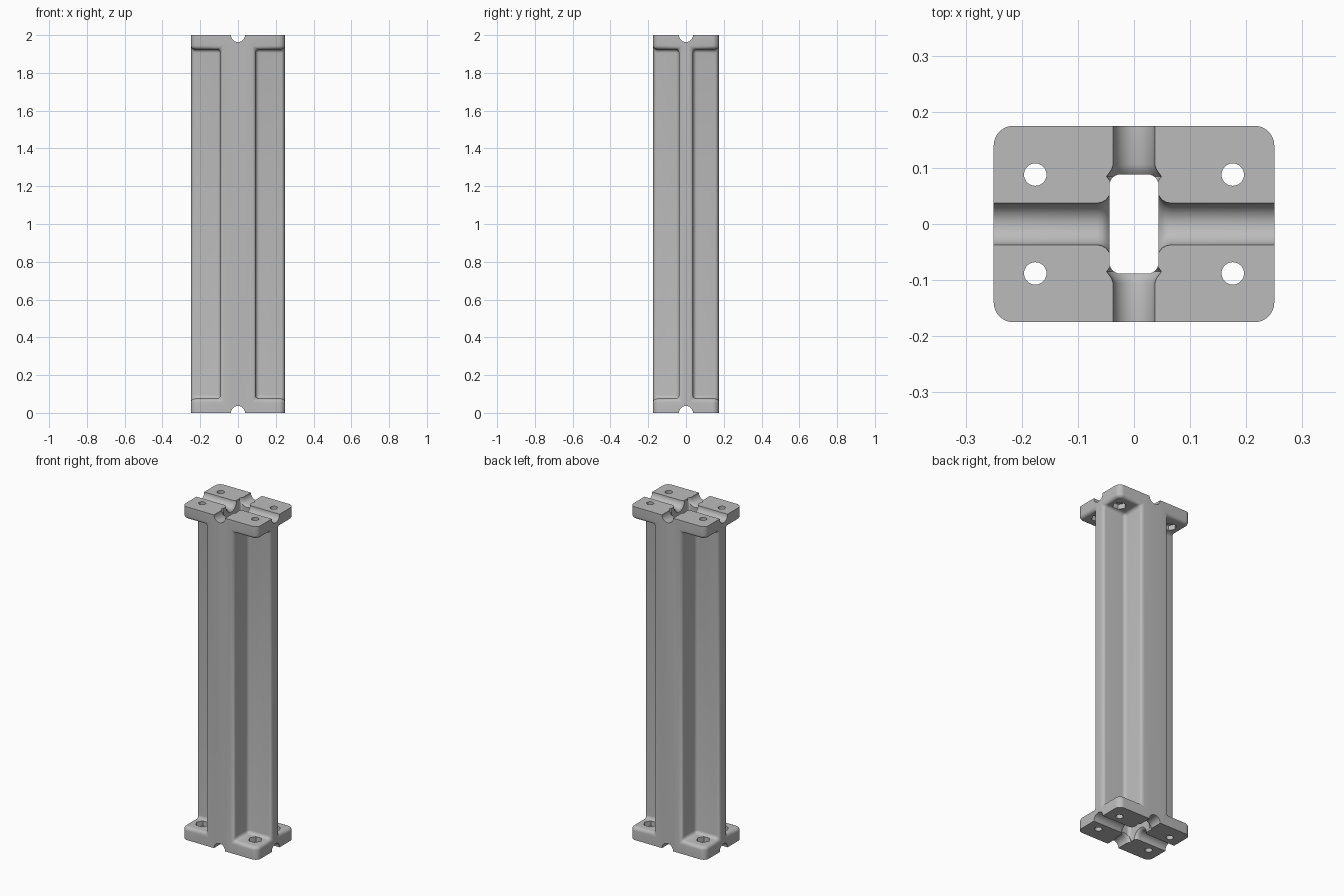
import bpy, bmesh
from math import cos, sin, pi, radians
from mathutils import Vector

if "Cube" in bpy.data.objects:
    bpy.data.objects.remove(bpy.data.objects["Cube"])

HX, HY, H = 0.25, 0.175, 2.0      # half width, half depth, height
ARM_X, ARM_Y = 0.093, 0.037       # half widths of the crossing webs
FLANGE = 0.075
GROOVE = 0.037

grey = bpy.data.materials.new("mid grey")
grey.use_nodes = True
colour = (0.5, 0.5, 0.5, 1)
grey.diffuse_color = colour
grey.node_tree.nodes["Principled BSDF"].inputs["Base Color"].default_value = colour


def make_object(name, bm):
    bmesh.ops.recalc_face_normals(bm, faces=bm.faces)
    mesh = bpy.data.meshes.new(name)
    bm.to_mesh(mesh)
    bm.free()
    ob = bpy.data.objects.new(name, mesh)
    bpy.context.collection.objects.link(ob)
    mesh.materials.append(grey)
    return ob


def turned(name, rings, sides, axis, centre):
    """Solid of rings (position along axis, radius) around an axis."""
    bm = bmesh.new()
    loops = []
    for t, r in rings:
        loop = []
        for i in range(sides):
            a = 2 * pi * i / sides
            u, v = r * cos(a), r * sin(a)
            p = {"x": (t, u, v), "y": (u, t, v), "z": (u, v, t)}[axis]
            loop.append(bm.verts.new(Vector(p) + Vector(centre)))
        loops.append(loop)
    for a, b in zip(loops, loops[1:]):
        for i in range(sides):
            j = (i + 1) % sides
            bm.faces.new((a[i], a[j], b[j], b[i]))
    bm.faces.new(loops[0])
    bm.faces.new(loops[-1])
    return make_object(name, bm)


def cross_column():
    """Cross-shaped web between two flanges, with rounded edges."""
    xs = (-HX, -ARM_X, ARM_X, HX)
    ys = (-HY, -ARM_Y, ARM_Y, HY)
    zs = (0, FLANGE, H - FLANGE, H)

    def solid(i, j, k):
        inside = all(0 <= n <= 2 for n in (i, j, k))
        return inside and (k != 1 or i == 1 or j == 1)

    # Faces of the solid cells that border on empty space
    bm = bmesh.new()
    for i in range(3):
        for j in range(3):
            for k in range(3):
                if not solid(i, j, k):
                    continue
                for axis in range(3):
                    for side in (0, 1):
                        near = [i, j, k]
                        near[axis] += 2 * side - 1
                        if solid(*near):
                            continue
                        quad = []
                        for a, b in ((0, 0), (1, 0), (1, 1), (0, 1)):
                            step = [a, b]
                            step.insert(axis, side)
                            quad.append(bm.verts.new((xs[i + step[0]], ys[j + step[1]], zs[k + step[2]])))
                        bm.faces.new(quad)
    bmesh.ops.remove_doubles(bm, verts=bm.verts, dist=0.0001)
    bmesh.ops.recalc_face_normals(bm, faces=bm.faces)
    bmesh.ops.dissolve_limit(bm, angle_limit=radians(1), verts=bm.verts, edges=bm.edges)

    # Upright flange corners
    corners = [e for e in bm.edges
               if all(abs(v.co.x) > HX - 0.001 and abs(v.co.y) > HY - 0.001 for v in e.verts)
               and abs(e.verts[0].co.z - e.verts[1].co.z) > 0.01]
    bmesh.ops.bevel(bm, geom=corners, offset=0.035, segments=8, profile=0.5, affect="EDGES")

    # Every other sharp edge, except the rims of the end faces
    def on_end(e):
        return all(v.co.z < 0.001 for v in e.verts) or all(v.co.z > H - 0.001 for v in e.verts)

    sharp = [e for e in bm.edges
             if len(e.link_faces) == 2 and e.calc_face_angle() > radians(40) and not on_end(e)]
    bmesh.ops.bevel(bm, geom=sharp, offset=0.02, segments=5, profile=0.5, affect="EDGES")
    return make_object("column", bm)


column = cross_column()
cutters = []

# Rounded rectangular bore through the whole column
bm = bmesh.new()
bmesh.ops.create_cube(bm, size=1)
bmesh.ops.scale(bm, vec=(0.088, 0.177, H + 0.4), verts=bm.verts)
bmesh.ops.translate(bm, vec=(0, 0, H / 2), verts=bm.verts)
upright = [e for e in bm.edges if abs(e.verts[0].co.z - e.verts[1].co.z) > 1]
bmesh.ops.bevel(bm, geom=upright, offset=0.02, segments=6, profile=0.5, affect="EDGES")
cutters.append(make_object("bore_cutter", bm))

# Crossed half-round grooves on both ends, flared where they meet the bore
flare_x = [(0.04, 0.056), (0.044, 0.051), (0.05, 0.043), (0.057, 0.039), (0.066, GROOVE), (0.4, GROOVE)]
flare_y = [(0.07, 0.038), (0.085, 0.049), (0.09, 0.045), (0.097, 0.04), (0.106, GROOVE), (0.4, GROOVE)]
for z in (0, H):
    for axis, half in (("x", flare_x), ("y", flare_y)):
        rings = [(-t, r) for t, r in reversed(half)] + half
        cutters.append(turned("groove_cutter", rings, 48, axis, (0, 0, z)))

# Bolt holes with hexagonal nut recesses on the inner side of each flange
for z, up in ((0, 1), (H, -1)):
    for sx in (-1, 1):
        for sy in (-1, 1):
            centre = (sx * 0.176, sy * 0.088, z)
            cutters.append(turned("bolt_cutter", [(-0.1 * up, 0.02), (0.12 * up, 0.02)], 32, "z", centre))
            cutters.append(turned("nut_cutter", [(0.045 * up, 0.038), (0.11 * up, 0.038)], 6, "z", centre))

bpy.context.view_layer.objects.active = column
for cutter in cutters:
    cutter.hide_render = True
    mod = column.modifiers.new("cut", "BOOLEAN")
    mod.operation = "DIFFERENCE"
    mod.solver = "EXACT"
    mod.object = cutter
    bpy.ops.object.modifier_apply(modifier=mod.name)
    bpy.data.objects.remove(cutter)

bpy.ops.object.select_all(action="DESELECT")
column.select_set(True)
bpy.ops.object.shade_smooth_by_angle(angle=radians(35))
